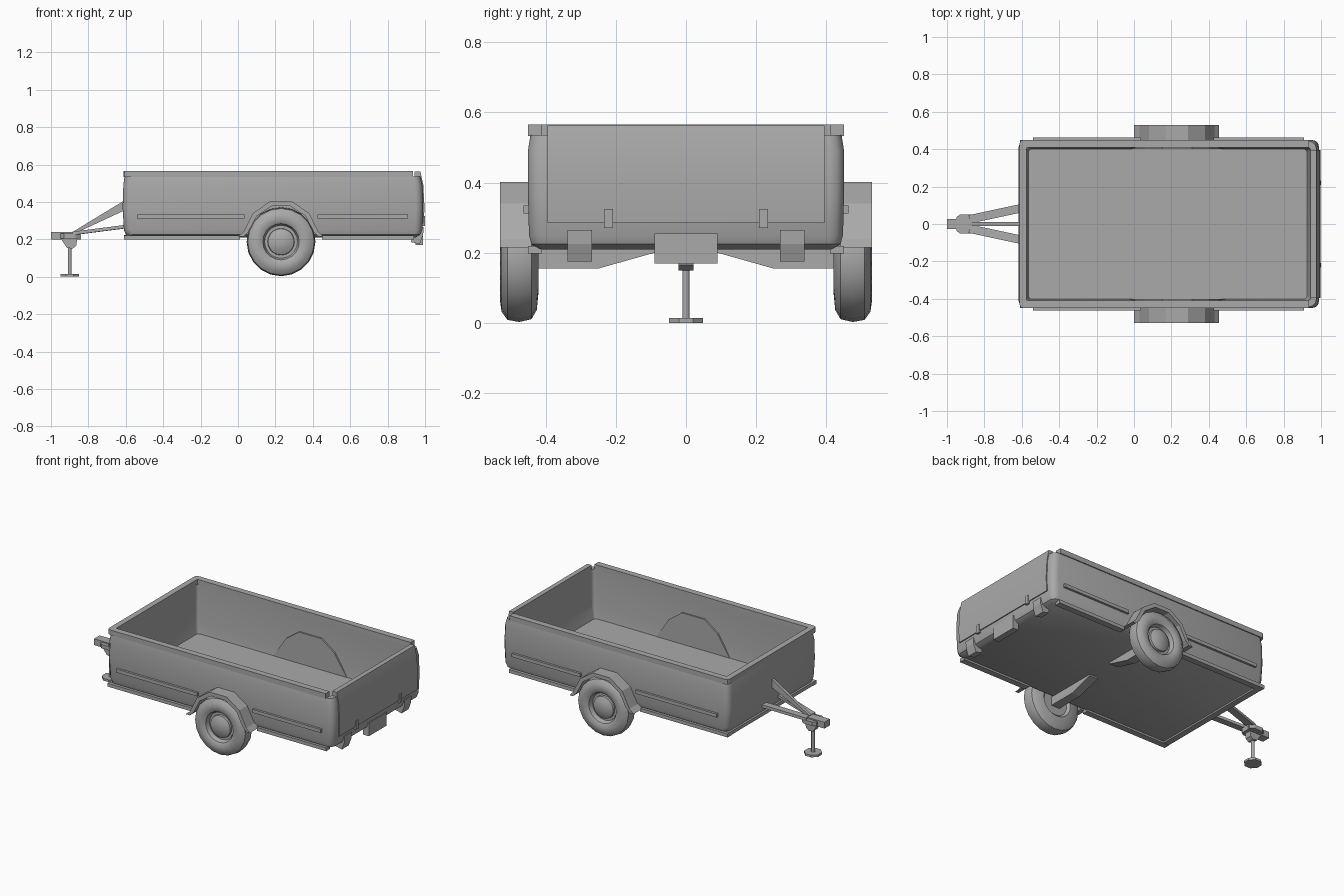
import bpy, bmesh, math
from mathutils import Vector

if "Cube" in bpy.data.objects:
    bpy.data.objects.remove(bpy.data.objects["Cube"])

GREY = (0.4, 0.4, 0.4, 1)
paint = bpy.data.materials.new("plain grey")
paint.use_nodes = True
paint.diffuse_color = GREY
paint.node_tree.nodes["Principled BSDF"].inputs["Base Color"].default_value = GREY


def finish(name, bm, smooth=None):
    bmesh.ops.recalc_face_normals(bm, faces=bm.faces)
    mesh = bpy.data.meshes.new(name)
    bm.to_mesh(mesh)
    bm.free()
    mesh.materials.append(paint)
    ob = bpy.data.objects.new(name, mesh)
    bpy.context.collection.objects.link(ob)
    if smooth:
        bpy.ops.object.select_all(action="DESELECT")
        ob.select_set(True)
        bpy.context.view_layer.objects.active = ob
        bpy.ops.object.shade_smooth_by_angle(angle=math.radians(smooth))
    return ob


def loft(name, rings, smooth=None):
    """Skin closed rings of points and cap both ends."""
    bm = bmesh.new()
    loops = [[bm.verts.new(p) for p in ring] for ring in rings]
    n = len(loops[0])
    for a, b in zip(loops, loops[1:]):
        for i in range(n):
            j = (i + 1) % n
            bm.faces.new((a[i], a[j], b[j], b[i]))
    bm.faces.new(loops[0])
    bm.faces.new(loops[-1])
    return finish(name, bm, smooth)


def prism(name, pts, axis, lo, hi, smooth=None):
    """Extrude a 2D outline along one axis; the outline uses the other two."""
    def place(p, d):
        return {"x": (d, *p), "y": (p[0], d, p[1]), "z": (*p, d)}[axis]
    return loft(name, [[place(p, d) for p in pts] for d in (lo, hi)], smooth)


def box(name, x, y, z):
    return prism(name, [(x[0], y[0]), (x[1], y[0]), (x[1], y[1]), (x[0], y[1])], "z", *z)


def beam(name, a, b, wide, tall_a, tall_b):
    """Upright rectangular bar between two points, with a tapered height."""
    a, b = Vector(a), Vector(b)
    side = (b - a).cross(Vector((0, 0, 1))).normalized() * wide / 2
    rings = []
    for p, tall in ((a, tall_a), (b, tall_b)):
        up = Vector((0, 0, tall / 2))
        rings.append([p - side - up, p + side - up, p + side + up, p - side + up])
    return loft(name, rings)


def rounded(x0, x1, hy, r, z):
    """Rectangle ring with rounded corners."""
    ring = []
    for k, (cx, cy) in enumerate(((x1 - r, hy - r), (x0 + r, hy - r),
                                  (x0 + r, r - hy), (x1 - r, r - hy))):
        for s in range(4):
            a = math.radians(90 * k + 30 * s)
            ring.append((cx + r * math.cos(a), cy + r * math.sin(a), z))
    return ring


def lathe(name, profile, x, z, side, n=20):
    """Turn (radius, y) pairs around an axle along y."""
    rings = []
    for r, y in profile:
        rings.append([(x + r * math.cos(t * math.tau / n), y * side,
                       z + r * math.sin(t * math.tau / n)) for t in range(n)])
    return loft(name, rings, 40)


# Open cargo tub: outside skin up, over the lip, then down to the floor
tub = [(-.585, .95, .42, .03, .21), (-.6, .975, .44, .035, .225),
       (-.61, .985, .447, .04, .25), (-.617, .99, .45, .04, .37),
       (-.613, .985, .45, .04, .49), (-.607, .975, .443, .04, .535),
       (-.575, .945, .41, .02, .535), (-.575, .94, .41, .02, .3),
       (-.565, .925, .402, .02, .225)]
loft("cargo_tub", [rounded(*t) for t in tub], 35)

# Top rail, open at the tailgate
half = [(.935, .45), (-.59, .45), (-.606, .444), (-.612, .43)]
inner = [(-.575, .41), (.935, .41)]
outline = half + [(x, -y) for x, y in half[::-1]]
outline += [(x, -y) for x, y in inner[::-1]] + inner
prism("top_rail", outline, "z", .533, .565)

# Tailgate with a bowed outside face
gate = [(.96, .285), (.993, .285), (.997, .37), (.991, .49), (.975, .563), (.945, .563), (.94, .3)]
prism("tailgate", gate, "y", -.395, .395, 35)
box("number_plate_holder", (.95, .99), (-.09, .09), (.17, .255))

# Bottom frame
box("front_bottom_rail", (-.61, -.57), (-.43, .43), (.2, .222))

arch = [(0, .215), (.03, .24), (.08, .34), (.17, .402),
        (.29, .402), (.38, .34), (.43, .24), (.455, .215)]
under = [(.43, .215), (.405, .24), (.36, .325), (.28, .378),
         (.18, .378), (.1, .325), (.055, .24), (.03, .215)]
bump = [(-.03, .225), (.06, .36), (.15, .425), (.31, .425), (.4, .36), (.49, .225)]
tyre = [(.085, .435), (.1, .42), (.15, .425), (.176, .44), (.184, .475),
        (.178, .508), (.155, .525), (.12, .53), (.097, .517), (.088, .49), (.06, .485)]
hub = [(.085, .435), (.085, .495), (.072, .495), (.07, .508), (.045, .521), (.015, .526)]

for side, tag in ((-1, "front"), (1, "back")):
    def ys(a, b):
        return sorted((a * side, b * side))

    # Wheel, mudguard and its bulge inside the tub
    lathe(tag + "_tyre", tyre, .23, .187, side)
    lathe(tag + "_hub", hub, .23, .187, side)
    prism(tag + "_mudguard", arch + under, "y", *ys(.44, .53))
    prism(tag + "_inner_wheel_bulge", bump, "y", *ys(.4, .42))

    # Swept axle arm
    arm = [(.09, .212), (.09, .2), (.25, .155), (.44, .155), (.44, .212)]
    prism(tag + "_axle_arm", [(y * side, z) for y, z in arm], "x", .2, .26)

    # Trim strips and sill rails either side of the wheel
    for part, trim, sill in (("fore", (-.54, .035), (-.61, .01)),
                             ("aft", (.425, .91), (.45, .94))):
        box(f"{tag}_{part}_trim", trim, ys(.44, .463), (.312, .334))
        box(f"{tag}_{part}_sill", sill, ys(.41, .45), (.198, .22))

    # Rear lamp and tailgate hinge
    lamp = [(.925, .185), (.972, .175), (.99, .225), (.992, .265), (.95, .265), (.93, .22)]
    prism(tag + "_rear_lamp", lamp, "y", *ys(.268, .337))
    box(tag + "_hinge", (.97, 1), ys(.208, .233), (.27, .325))

    # Drawbar leg
    beam(tag + "_drawbar_leg", (-.88, .025 * side, .232), (-.6, .085 * side, .268), .045, .018, .018)

# Central brace and coupling
beam("drawbar_brace", (-.88, 0, .235), (-.6, 0, .385), .02, .014, .055)
box("coupling_nose", (-1, -.84), (-.028, .028), (.198, .238))
prism("coupling_body", [(-.95, .035), (-.93, .052), (-.87, .052), (-.845, .035),
                        (-.845, -.035), (-.87, -.052), (-.93, -.052), (-.95, -.035)],
      "z", .205, .23)
prism("jack_bracket", [(-.945, .2), (-.915, .155), (-.885, .15), (-.865, .165), (-.86, .2)],
      "y", -.022, .022)

# Jack stand
def disc(r):
    return [(-.9 + r * math.cos((k + .5) * math.tau / 8),
             r * math.sin((k + .5) * math.tau / 8)) for k in range(8)]

prism("jack_post", disc(.011), "z", .01, .16, 50)
prism("jack_foot", disc(.053), "z", 0, .014)
